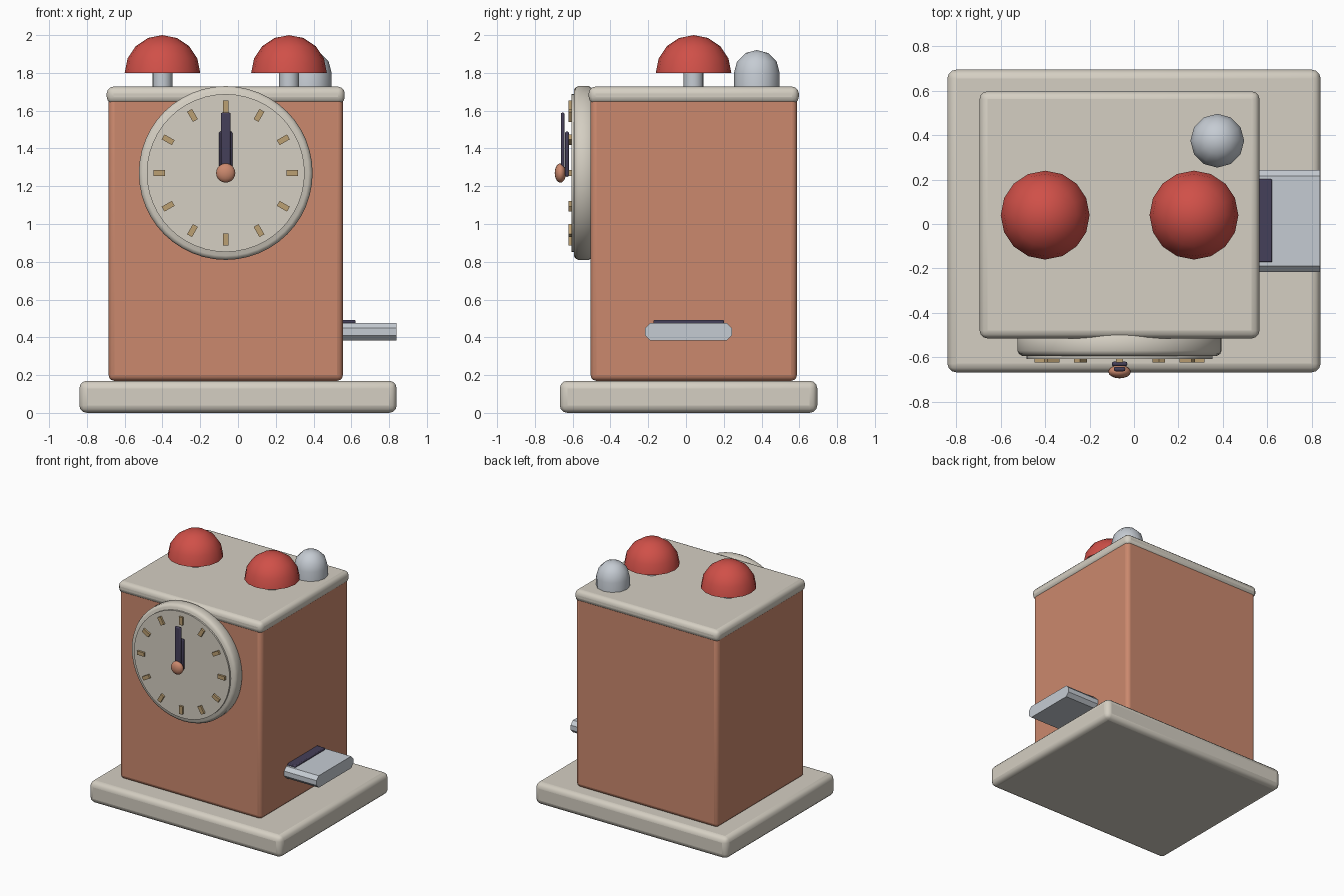
import bpy, bmesh, math
from mathutils import Matrix

cube = bpy.data.objects.get("Cube")
if cube:
    bpy.data.objects.remove(cube, do_unlink=True)


def material(name, rgb):
    m = bpy.data.materials.new(name)
    m.use_nodes = True
    m.diffuse_color = (*rgb, 1)
    m.node_tree.nodes["Principled BSDF"].inputs["Base Color"].default_value = (*rgb, 1)
    return m


cream = material("cream", (0.66, 0.62, 0.54))
terracotta = material("terracotta", (0.60, 0.25, 0.155))
red = material("bell red", (0.63, 0.08, 0.065))
steel = material("steel", (0.56, 0.60, 0.65))
brass = material("brass", (0.50, 0.35, 0.17))
navy = material("dark navy", (0.06, 0.05, 0.10))


def finish(name, bm, mat, bevel=0, segments=3):
    bmesh.ops.recalc_face_normals(bm, faces=bm.faces)
    mesh = bpy.data.meshes.new(name)
    bm.to_mesh(mesh)
    bm.free()
    ob = bpy.data.objects.new(name, mesh)
    bpy.context.collection.objects.link(ob)
    mesh.materials.append(mat)
    if bevel:
        mod = ob.modifiers.new("Bevel", "BEVEL")
        mod.width, mod.segments, mod.limit_method = bevel, segments, "ANGLE"
    bpy.ops.object.select_all(action="DESELECT")
    ob.select_set(True)
    bpy.context.view_layer.objects.active = ob
    bpy.ops.object.shade_smooth_by_angle(angle=math.radians(40))
    return ob


def box(name, lo, hi, mat, bevel=0, segments=3):
    bm = bmesh.new()
    size = [b - a for a, b in zip(lo, hi)]
    mid = [(a + b) / 2 for a, b in zip(lo, hi)]
    bmesh.ops.create_cube(bm, size=1, matrix=Matrix.Translation(mid) @ Matrix.Diagonal((*size, 1)))
    return finish(name, bm, mat, bevel, segments)


def lathe(name, profile, place, mat, steps):
    """Spin (radius, height) points around z, then place the solid."""
    bm = bmesh.new()
    verts = [bm.verts.new((r, 0, h)) for r, h in profile]
    edges = [bm.edges.new(pair) for pair in zip(verts, verts[1:])]
    bmesh.ops.spin(bm, geom=verts + edges, axis=(0, 0, 1), cent=(0, 0, 0),
                   angle=math.tau, steps=steps)
    bmesh.ops.remove_doubles(bm, verts=bm.verts, dist=1e-4)
    bmesh.ops.transform(bm, matrix=place, verts=bm.verts)
    return finish(name, bm, mat)


def dome(radius, base, rings):
    turns = [i * math.pi / 2 / rings for i in range(rings + 1)]
    return [(radius * math.cos(a), base + radius * math.sin(a)) for a in turns]


# Case
box("base_plinth", (-0.84, -0.668, 0), (0.84, 0.695, 0.17), cream, 0.04)
box("case_body", (-0.685, -0.505, 0.17), (0.555, 0.587, 1.68), terracotta, 0.03)
box("case_lid", (-0.695, -0.515, 1.637), (0.565, 0.597, 1.727), cream, 0.035)

# Bells on stems, and the button behind them
for side, x in (("right", -0.40), ("left", 0.27)):
    spot = Matrix.Translation((x, 0.04, 0))
    lathe(f"{side}_bell_stem", [(0, 1.70), (0.053, 1.70), (0.053, 1.82), (0, 1.82)], spot, steel, 16)
    lathe(f"{side}_bell", [(0, 1.80)] + dome(0.2, 1.80, 4), spot, red, 16)
lathe("top_button", [(0, 1.70), (0.121, 1.70)] + dome(0.121, 1.80, 3),
      Matrix.Translation((0.375, 0.375, 0)), steel, 12)

# Clock face, spun towards the front
CX, CZ = -0.065, 1.27
front = Matrix.Translation((CX, 0, CZ)) @ Matrix.Rotation(math.pi / 2, 4, "X")
lathe("clock_rim", [(0, 0.49), (0.445, 0.49), (0.46, 0.515), (0.46, 0.57), (0.453, 0.585),
                    (0.438, 0.594), (0, 0.594)], front, cream, 48)
lathe("clock_dial", [(0, 0.58), (0.418, 0.58), (0.418, 0.607), (0, 0.607)], front, cream, 48)

# Hour marks
bm = bmesh.new()
for hour in range(12):
    turn = Matrix.Translation((CX, -0.612, CZ)) @ Matrix.Rotation(hour * math.tau / 12, 4, "Y")
    bmesh.ops.create_cube(bm, size=1, matrix=turn @ Matrix.Translation((0, 0, 0.352))
                          @ Matrix.Diagonal((0.03, 0.022, 0.062, 1)))
finish("hour_marks", bm, brass)

# Hands and centre pin
box("hour_hand", (CX - 0.035, -0.64, 1.25), (CX + 0.035, -0.62, 1.49), navy, 0.008, 2)
box("minute_hand", (CX - 0.026, -0.663, 1.25), (CX + 0.026, -0.643, 1.59), navy, 0.008, 2)
bm = bmesh.new()
bmesh.ops.create_uvsphere(bm, u_segments=16, v_segments=10, radius=1,
                          matrix=Matrix.Translation((CX, -0.665, CZ)) @ Matrix.Diagonal((0.051, 0.03, 0.051, 1)))
finish("centre_pin", bm, terracotta)

# Side tray with chamfered long edges
bm = bmesh.new()
c = 0.028
lo_y, hi_y, lo_z, hi_z = -0.217, 0.243, 0.383, 0.477
outline = [(lo_y + c, lo_z), (hi_y - c, lo_z), (hi_y, lo_z + c), (hi_y, hi_z - c),
           (hi_y - c, hi_z), (lo_y + c, hi_z), (lo_y, hi_z - c), (lo_y, lo_z + c)]
end = bm.faces.new([bm.verts.new((0.53, y, z)) for y, z in outline])
grown = bmesh.ops.extrude_face_region(bm, geom=[end], use_keep_orig=True)["geom"]
bmesh.ops.translate(bm, vec=(0.308, 0, 0), verts=[v for v in grown if isinstance(v, bmesh.types.BMVert)])
finish("side_tray", bm, steel)
box("tray_slot", (0.53, -0.172, 0.465), (0.622, 0.202, 0.492), navy, 0.006, 2)
